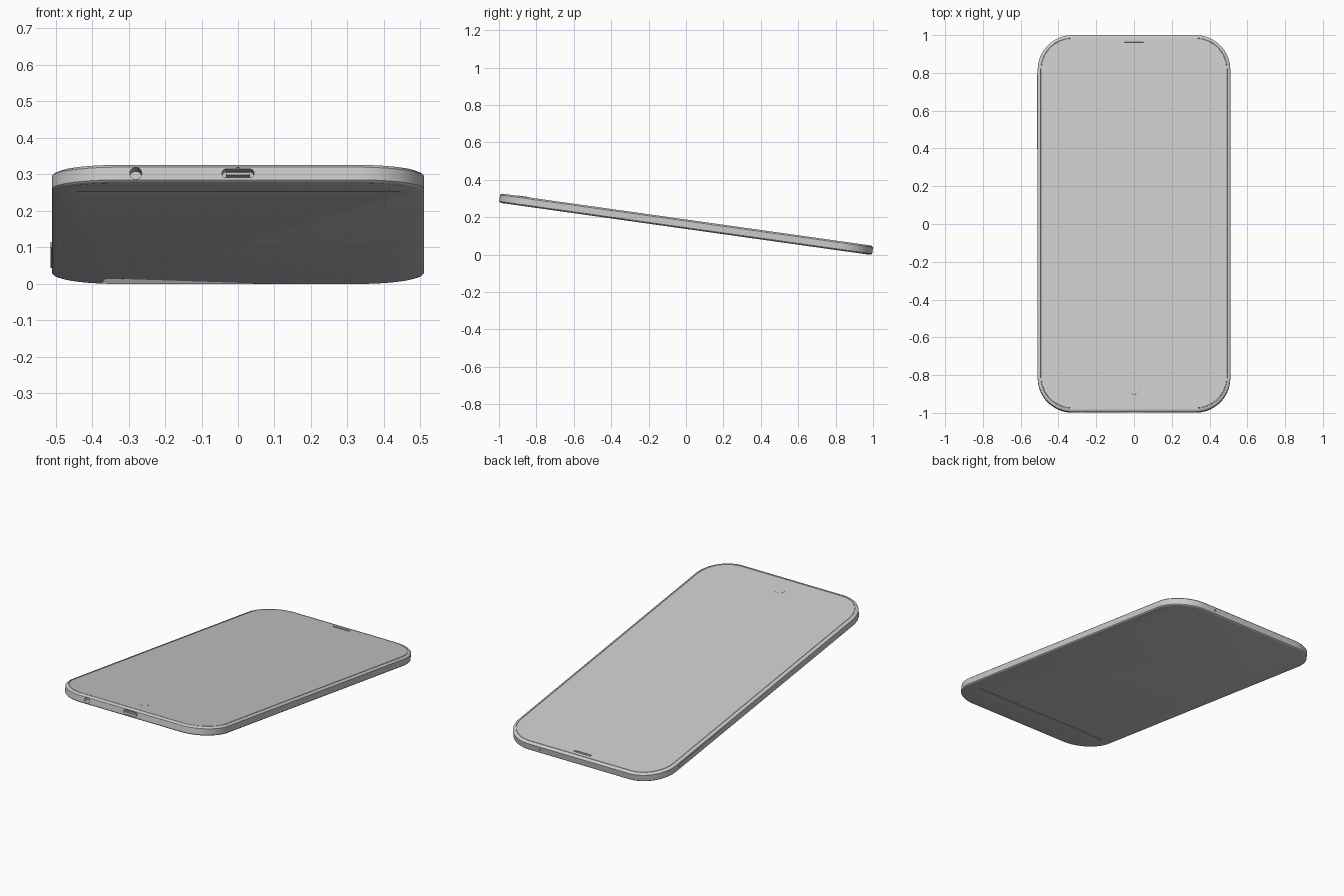
import bpy
import bmesh
from math import cos, sin, pi, radians
from mathutils import Matrix, Vector

old = bpy.data.objects.get("Cube")
if old:
    bpy.data.objects.remove(old, do_unlink=True)

W, L, T = 1.02, 2.014, 0.05          # width, length and thickness before tilting
TILT = Matrix.Translation((0, -0.003, 0.138)) @ Matrix.Rotation(radians(-8), 4, "X")

grey = bpy.data.materials.new("light_grey")
grey.use_nodes = True
colour = (0.6, 0.6, 0.6, 1)
grey.diffuse_color = colour
grey.node_tree.nodes["Principled BSDF"].inputs["Base Color"].default_value = colour


def outline(width, length, radius, steps):
    """Rounded rectangle, counter-clockwise."""
    points = []
    for corner, (sx, sy) in enumerate([(1, 1), (-1, 1), (-1, -1), (1, -1)]):
        for i in range(steps + 1):
            a = (corner + i / steps) * pi / 2
            points.append((sx * (width / 2 - radius) + radius * cos(a),
                           sy * (length / 2 - radius) + radius * sin(a)))
    return points


def slab(name, width, length, radius, rings, place=(0, 0, 0), turn=None, steps=8):
    """Stack rounded outlines given as (inset, height) and cap both ends."""
    bm = bmesh.new()
    loops = []
    for inset, z in rings:
        pts = outline(width - 2 * inset, length - 2 * inset, radius - inset, steps)
        loops.append([bm.verts.new((x, y, z)) for x, y in pts])
    for low, high in zip(loops, loops[1:]):
        for i in range(len(low)):
            j = (i + 1) % len(low)
            bm.faces.new((low[i], low[j], high[j], high[i]))
    bm.faces.new(loops[0][::-1])
    bm.faces.new(loops[-1])
    bmesh.ops.remove_doubles(bm, verts=bm.verts, dist=1e-5)
    bmesh.ops.recalc_face_normals(bm, faces=bm.faces)
    mesh = bpy.data.meshes.new(name)
    bm.to_mesh(mesh)
    bm.free()
    mesh.materials.append(grey)
    obj = bpy.data.objects.new(name, mesh)
    bpy.context.collection.objects.link(obj)
    obj.matrix_world = TILT @ Matrix.Translation(Vector(place)) @ (turn or Matrix())
    return obj


def activate(obj):
    bpy.ops.object.select_all(action="DESELECT")
    obj.select_set(True)
    bpy.context.view_layer.objects.active = obj


def cut(body, cutter):
    """Carve the cutter out of the body, then drop it."""
    cutter.hide_render = True
    bpy.context.view_layer.update()
    activate(body)
    mod = body.modifiers.new("recess", "BOOLEAN")
    mod.operation, mod.solver, mod.object = "DIFFERENCE", "EXACT", cutter
    bpy.ops.object.modifier_apply(modifier=mod.name)
    bpy.data.objects.remove(cutter, do_unlink=True)


# Body: chamfered case with a fine seam around the screen
body = slab("phone_body", W, L, 0.185, [
    (0.014, 0), (0.004, 0.003), (0, 0.007), (0, 0.042), (0.004, 0.046),
    (0.013, T), (0.016, T), (0.017, 0.048), (0.019, 0.048), (0.02, T)], steps=16)

# Sockets in the front end and microphone holes
to_end = Matrix.Rotation(pi / 2, 4, "X")
front, back, mid = -L / 2, L / 2, T / 2


def end_hole(x, y, z, width, height, depth):
    cut(body, slab("hole_cutter", width, height, min(width, height) / 2,
                   [(0, -depth), (0, depth)], (x, y, z), to_end))


end_hole(-0.28, front, mid, 0.033, 0.033, 0.08)
end_hole(0, front, mid, 0.088, 0.024, 0.06)
end_hole(0, front, 0.039, 0.006, 0.006, 0.02)
end_hole(0.25, back, mid, 0.012, 0.012, 0.02)
slab("port_tongue", 0.066, 0.008, 0.002, [(0, 0), (0, 0.052)],
     (0, front + 0.06, mid), to_end)

# Earpiece slot in the screen and nail groove across the back
cut(body, slab("earpiece_cutter", 0.11, 0.012, 0.006, [(0, -0.005), (0, 0.01)], (0, 0.962, T)))
cut(body, slab("groove_cutter", 0.89, 0.008, 0.004, [(0, -0.01), (0, 0.004)], (0, -0.81, 0)))

# Home button
slab("home_button", 0.06, 0.06, 0.03, [(0, T - 0.003), (0, T + 0.001), (0.002, T + 0.002)],
     (0, -0.885, 0))

# Volume rocker on the -x side
slab("volume_rocker", 0.018, 0.4, 0.009, [(0, -0.004), (0, 0.003), (0.002, 0.004)],
     (-W / 2, 0.6, mid), Matrix.Rotation(-pi / 2, 4, "Y"))

for obj in list(bpy.context.collection.objects):
    if obj.type == "MESH" and grey.name in obj.data.materials:
        activate(obj)
        bpy.ops.object.shade_smooth_by_angle(angle=radians(25))
